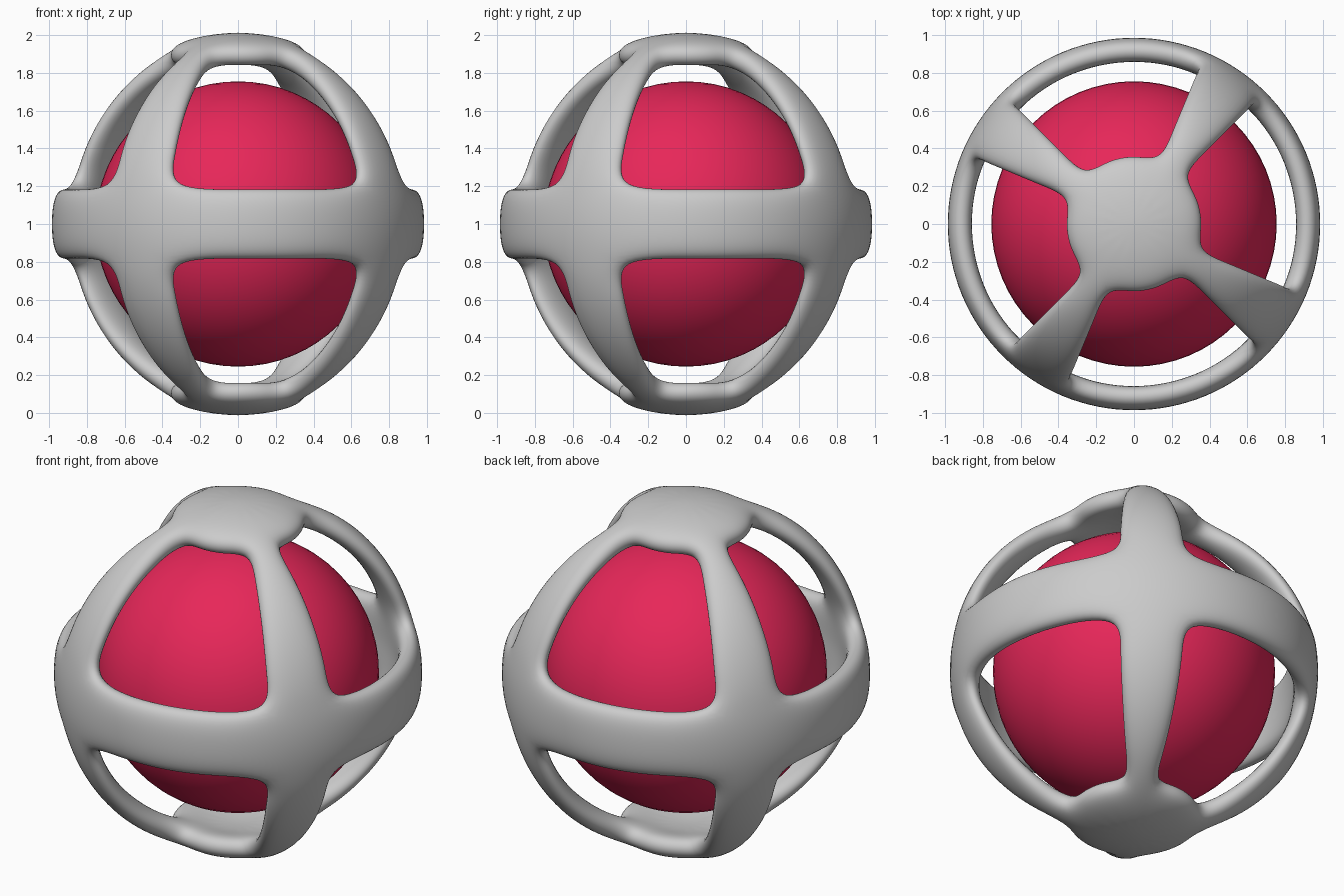
import bpy, bmesh
from math import degrees, atan2, asin

if "Cube" in bpy.data.objects:
    bpy.data.objects.remove(bpy.data.objects["Cube"])

SEG = 16          # segments and rings of the cage's base sphere
R_CAGE = 1.017    # control radius, shrinks to about 0.985 when subdivided


def sphere_object(name, segments, rings, radius, keep=None):
    """UV sphere at (0, 0, 1); keep(azimuth, latitude) filters its faces."""
    bm = bmesh.new()
    bmesh.ops.create_uvsphere(bm, u_segments=segments, v_segments=rings, radius=radius)
    if keep:
        drop = []
        for f in bm.faces:
            c = f.calc_center_median()
            azimuth = degrees(atan2(c.y, c.x)) % 360
            latitude = abs(degrees(asin(c.normalized().z)))
            if not keep(azimuth, latitude):
                drop.append(f)
        bmesh.ops.delete(bm, geom=drop, context='FACES')
    for f in bm.faces:
        f.smooth = True
    mesh = bpy.data.meshes.new(name)
    bm.to_mesh(mesh)
    bm.free()
    obj = bpy.data.objects.new(name, mesh)
    bpy.context.collection.objects.link(obj)
    obj.location.z = 1.0
    return obj


def is_cage(azimuth, latitude):
    band = latitude < 11.25                 # belt around the equator
    cap = latitude > 67.5                   # discs at both poles
    rib = 45 < azimuth % 90 < 67.5          # four meridian ribs
    return band or cap or rib


# Cage: belt, caps and ribs, thickened and rounded
cage = sphere_object("cage", SEG, SEG, R_CAGE, is_cage)
solid = cage.modifiers.new("thickness", 'SOLIDIFY')
solid.thickness = 0.13
solid.offset = -1
sub = cage.modifiers.new("rounding", 'SUBSURF')
sub.levels = sub.render_levels = 3

# Inner ball
ball = sphere_object("ball", 64, 32, 0.755)
red = bpy.data.materials.new("crimson")
red.diffuse_color = (0.80, 0.02, 0.10, 1)
red.use_nodes = True
red.node_tree.nodes["Principled BSDF"].inputs["Base Color"].default_value = red.diffuse_color
ball.data.materials.append(red)
